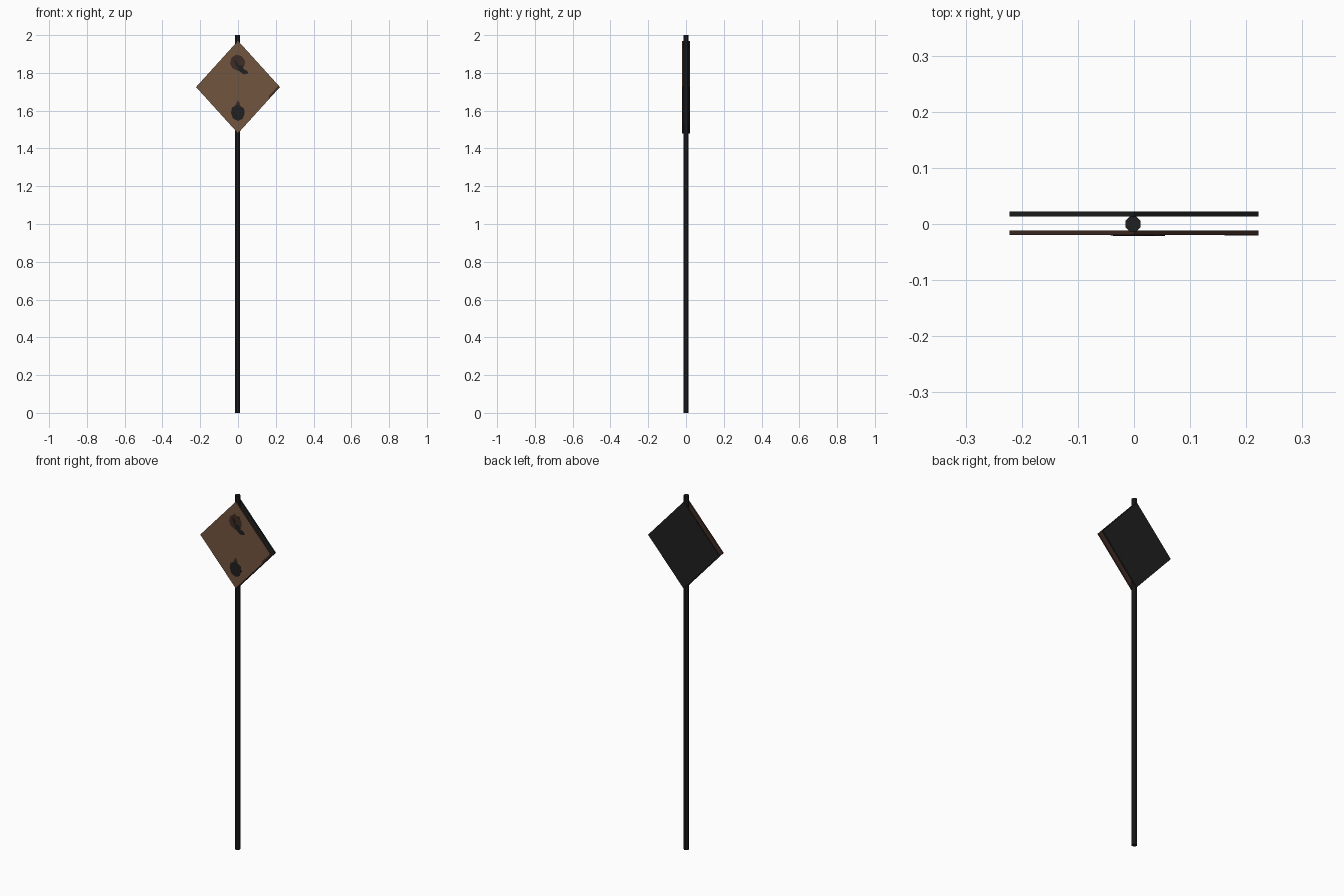
import bpy, bmesh, math

if "Cube" in bpy.data.objects:
    bpy.data.objects.remove(bpy.data.objects["Cube"])


def material(name, rgb):
    m = bpy.data.materials.new(name)
    m.diffuse_color = (*rgb, 1)
    m.use_nodes = True
    m.node_tree.nodes["Principled BSDF"].inputs["Base Color"].default_value = m.diffuse_color
    return m


BLACK = material("black metal", (0.014, 0.014, 0.015))
BROWN = material("rust brown", (0.17, 0.09, 0.05))
DARK = material("dark rust", (0.05, 0.025, 0.018))


def plate(name, outline, y0, y1, mats):
    """Extrude an x-z outline from y0 (front) to y1; first material goes on the front."""
    bm = bmesh.new()
    f = bm.faces.new([bm.verts.new((x, y0, z)) for x, z in outline])
    ext = bmesh.ops.extrude_face_region(bm, geom=[f], use_keep_orig=True)
    for v in ext["geom"]:
        if isinstance(v, bmesh.types.BMVert):
            v.co.y = y1
    bmesh.ops.recalc_face_normals(bm, faces=bm.faces)
    for f in bm.faces:
        f.material_index = 0 if f.normal.y < -0.9 else len(mats) - 1
    me = bpy.data.meshes.new(name)
    bm.to_mesh(me)
    bm.free()
    for m in mats:
        me.materials.append(m)
    ob = bpy.data.objects.new(name, me)
    bpy.context.collection.objects.link(ob)
    return ob


# pole
bpy.ops.mesh.primitive_cylinder_add(vertices=8, radius=0.0145, depth=2,
                                    location=(-0.002, 0, 1),
                                    rotation=(0, 0, math.pi / 8))
pole = bpy.context.object
pole.name = "pole"
pole.data.materials.append(BLACK)

# two diamond plates clamping the pole
diamond = [(0, 1.48), (0.222, 1.725), (0, 1.97), (-0.222, 1.725)]
plate("front_plate", diamond, -0.0200, -0.0120, [BROWN, DARK])
plate("back_plate", diamond, 0.0135, 0.0220, [BLACK])

# worn patches on the front face
FRONT = -0.0200
patches = {
    "upper_rust_patch": (DARK, 0.0006, [(-0.042, 1.85), (-0.03, 1.825), (0, 1.81), (0.035, 1.835),
                                        (0.037, 1.865), (0.02, 1.888), (-0.01, 1.897), (-0.035, 1.88)]),
    "upper_dark_streak": (BLACK, 0.0010, [(-0.022, 1.88), (-0.012, 1.845), (0.005, 1.81), (0.03, 1.792),
                                          (0.055, 1.797), (0.05, 1.81), (0.03, 1.82), (0.022, 1.84),
                                          (0.005, 1.84), (-0.012, 1.865)]),
    "lower_rust_patch": (DARK, 0.0006, [(-0.02, 1.61), (0.015, 1.61), (0.01, 1.64), (0, 1.655), (-0.01, 1.64)]),
    "lower_dark_patch": (BLACK, 0.0010, [(-0.037, 1.59), (-0.028, 1.56), (0, 1.545), (0.025, 1.557),
                                         (0.035, 1.585), (0.032, 1.612), (0, 1.632), (-0.032, 1.617)]),
    "corner_rust_patch": (DARK, 0.0006, [(0.161, 1.662), (0.222, 1.725), (0.212, 1.731), (0.185, 1.7),
                                         (0.165, 1.68)]),
}
for name, (mat, t, outline) in patches.items():
    plate(name, outline, FRONT - t, FRONT + 0.001, [mat])
